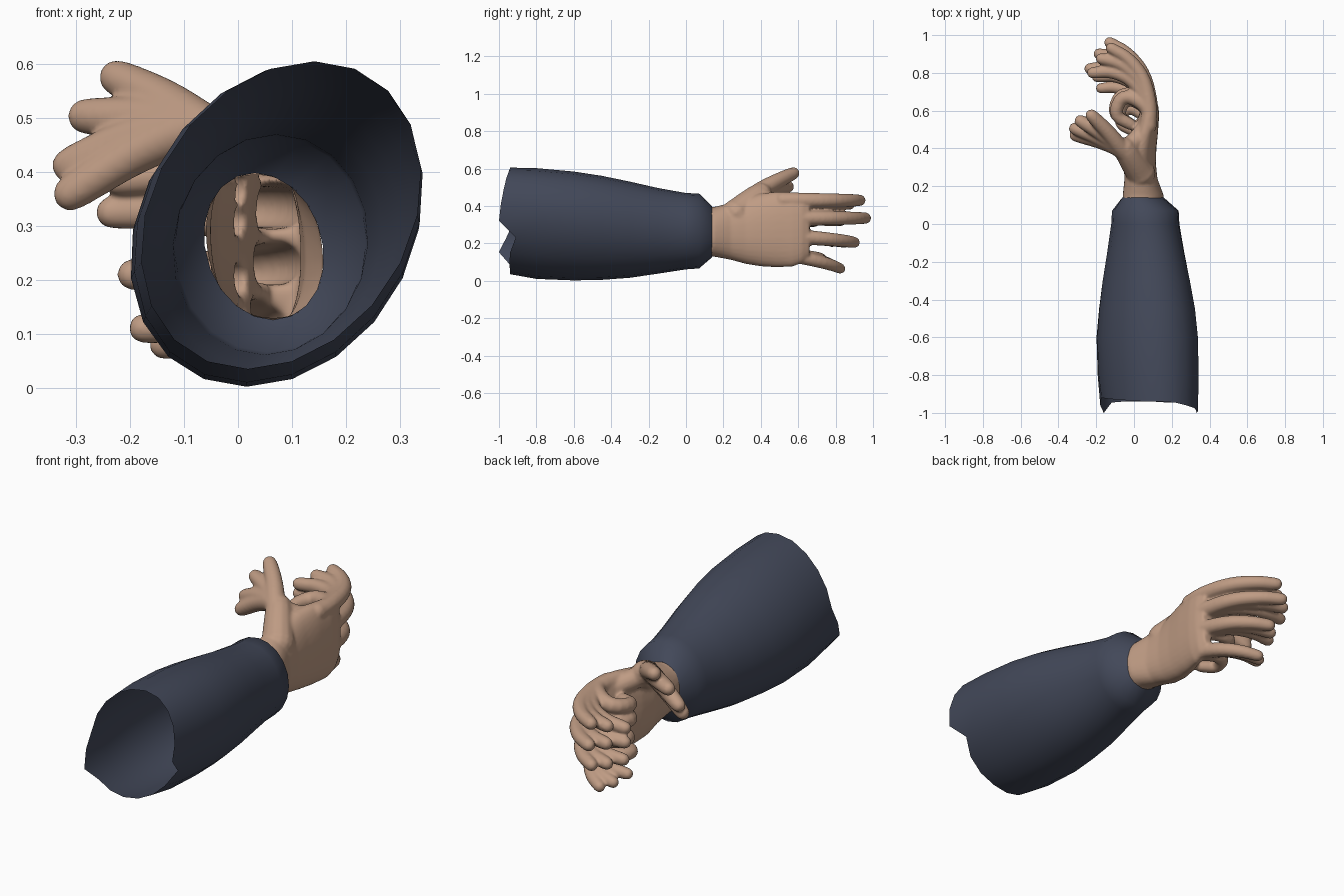
import bpy, bmesh
from math import sin, cos, pi, radians
from mathutils import Vector

if "Cube" in bpy.data.objects:
    bpy.data.objects.remove(bpy.data.objects["Cube"])


def material(name, color):
    m = bpy.data.materials.new(name)
    m.diffuse_color = color
    m.use_nodes = True
    m.node_tree.nodes["Principled BSDF"].inputs["Base Color"].default_value = m.diffuse_color
    return m


def loft(bm, rings, caps=True):
    vs = [[bm.verts.new(p) for p in r] for r in rings]
    n = len(vs[0])
    for a, b in zip(vs, vs[1:]):
        for i in range(n):
            j = (i + 1) % n
            bm.faces.new((a[i], a[j], b[j], b[i]))
    if caps:
        bm.faces.new(vs[0][::-1])
        bm.faces.new(vs[-1])


def oval(y, cx, cz, rx, rz, lean, n, power=1.0):
    pts = []
    for i in range(n):
        c, s = cos(2 * pi * i / n), sin(2 * pi * i / n)
        c = abs(c) ** power * (1 if c > 0 else -1)
        s = abs(s) ** power * (1 if s > 0 else -1)
        pts.append(Vector((cx + rx * (c * .98 + lean * s), y, cz + rz * s)))
    return pts


def tube(bm, pts, r0, r1, n=14):
    """Round-ended tapering tube along a smoothed path."""
    pts = [Vector(p) for p in pts]
    for _ in range(2):
        new = [pts[0]]
        for a, b in zip(pts, pts[1:]):
            new += [a.lerp(b, .25), a.lerp(b, .75)]
        pts = new + [pts[-1]]
    m = len(pts) - 1
    rings = []

    def ring(p, d, r):
        u = d.cross(Vector((0, 0, 1))).normalized()
        v = u.cross(d)
        rings.append([p + r * (u * cos(2 * pi * k / n) + v * sin(2 * pi * k / n)) for k in range(n)])

    for i, p in enumerate(pts):
        d = (pts[min(i + 1, m)] - pts[max(i - 1, 0)]).normalized()
        r = r0 + (r1 - r0) * i / m
        if i == 0:
            for a in (80, 50, 25):
                ring(p - d * r * sin(radians(a)), d, r * cos(radians(a)))
        ring(p, d, r)
        if i == m:
            for a in (25, 50, 80):
                ring(p + d * r * sin(radians(a)), d, r * cos(radians(a)))
    loft(bm, rings)


def make_object(name, bm, mat):
    bmesh.ops.recalc_face_normals(bm, faces=bm.faces)
    me = bpy.data.meshes.new(name)
    bm.to_mesh(me)
    bm.free()
    me.materials.append(mat)
    ob = bpy.data.objects.new(name, me)
    bpy.context.collection.objects.link(ob)
    return ob


def shade(ob, angle):
    bpy.ops.object.select_all(action='DESELECT')
    ob.select_set(True)
    bpy.context.view_layer.objects.active = ob
    bpy.ops.object.shade_smooth_by_angle(angle=radians(angle))


def keep_largest_island(bm):
    left, best = set(bm.verts), set()
    while left:
        stack = [left.pop()]
        island = set(stack)
        while stack:
            for e in stack.pop().link_edges:
                for v in e.verts:
                    if v in left:
                        left.remove(v)
                        island.add(v)
                        stack.append(v)
        best = max(best, island, key=len)
    bmesh.ops.delete(bm, geom=[v for v in bm.verts if v not in best], context='VERTS')


skin = material("skin", (.52, .33, .23, 1))
cloth = material("cloth", (.055, .065, .1, 1))

# Sleeve: open tube with an uneven, notched rear hem
hem = [-1, -.99, -.975, -.96, -.945, -.94, -.94, -.935, -.93, -.925,
       -.92, -.96, -1, -.945, -.94, -.94, -.94, -.945, -.94, -.91]
stations = [(-.95, .08, .32, .257, .285, .24), (-.8, .075, .306, .267, .296, .22),
            (-.6, .07, .293, .27, .291, .2), (-.45, .069, .283, .257, .278, .18),
            (-.3, .065, .273, .235, .257, .16), (-.15, .062, .267, .208, .229, .12),
            (0, .06, .265, .184, .204, .06), (.07, .06, .266, .18, .2, .03),
            (.14, .048, .262, .112, .136, -.15)]
rings = [oval(*s, 20) for s in stations]
for p, y in zip(rings[0], hem):
    p.y = y
bm = bmesh.new()
loft(bm, rings, caps=False)
shade(make_object("sleeve", bm, cloth), 60)

# Palm and wrist
bm = bmesh.new()
palm = [(.06, .05, .262, .11, .133, -.15), (.15, .049, .262, .109, .133, -.15),
        (.24, .037, .264, .088, .152, -.12), (.32, .03, .268, .087, .178, -.1),
        (.40, .04, .272, .08, .195, -.05), (.48, .058, .274, .07, .202, 0),
        (.57, .078, .275, .056, .2, 0), (.62, .085, .28, .046, .185, 0),
        (.66, .085, .285, .03, .155, 0)]
loft(bm, [oval(*s, 32, .9) for s in palm])

# Fingers: each one fans through four curl poses (base, length, radius, tip heights)
poses = [(12, 38, 60), (20, 50, 78), (30, 66, 95), (62, 155, 242)]
fingers = [((.085, .62, .43), .395, .046, (.43, .41, .385, .37)),
           ((.09, .63, .335), .42, .046, (.335, .335, .325, .31)),
           ((.09, .61, .235), .37, .045, (.205, .205, .21, .2)),
           ((.075, .57, .135), .325, .042, (.065, .08, .11, .12))]
for base, length, r, tips in fingers:
    for bends, tip_z in zip(poses, tips):
        p = Vector(base)
        path = [p - Vector((.01, .1, 0)), p]
        for a, f in zip(bends, (.40, .33, .27)):
            step = length * f
            p = p + Vector((-sin(radians(a)) * step, cos(radians(a)) * step, (tip_z - base[2]) * f))
            path.append(p)
        tube(bm, path, r, r * .66)

# Thumb: one root spreading into four poses
tube(bm, [(.035, .27, .36), (-.01, .34, .42), (-.05, .4, .465)], .08, .06)
tube(bm, [(.06, .5, .4), (.0, .43, .43), (-.05, .4, .46)], .05, .05)
for mid, tip in [((-.14, .49, .535), (-.225, .575, .575)), ((-.17, .48, .5), (-.283, .545, .503)),
                 ((-.19, .46, .465), (-.312, .505, .412)), ((-.18, .44, .445), (-.31, .47, .36))]:
    tube(bm, [(-.02, .35, .44), (-.07, .4, .485), mid, tip], .055, .033)
hand = make_object("hand", bm, skin)

# Fuse hand parts into one soft skin, then open it at the wrist
rm = hand.modifiers.new("fuse", 'REMESH')
rm.mode = 'VOXEL'
rm.voxel_size = .007
sm = hand.modifiers.new("soften", 'SMOOTH')
sm.factor = .5
sm.iterations = 8
fused = bpy.data.meshes.new_from_object(hand.evaluated_get(bpy.context.evaluated_depsgraph_get()))
hand.modifiers.clear()
bm = bmesh.new()
bm.from_mesh(fused)
keep_largest_island(bm)
bmesh.ops.bisect_plane(bm, geom=bm.verts[:] + bm.edges[:] + bm.faces[:],
                       plane_co=(0, .135, 0), plane_no=(0, 1, 0), clear_inner=True)
bm.to_mesh(fused)
bm.free()
hand.data = fused
if not fused.materials:
    fused.materials.append(skin)
shade(hand, 60)
